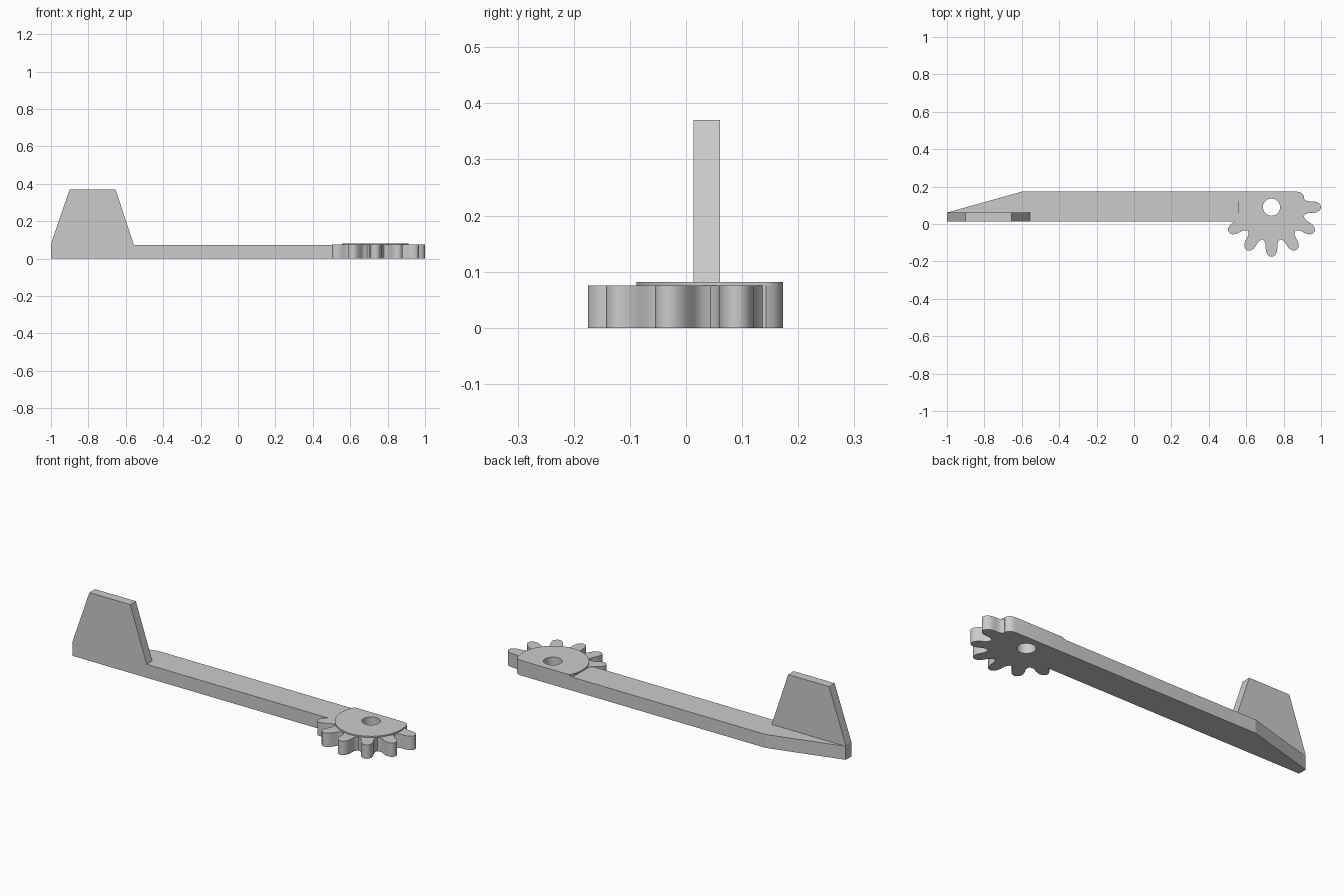
import bpy
import bmesh
from math import cos, sin, radians, pi
from mathutils import Matrix

cube = bpy.data.objects.get("Cube")
if cube:
    bpy.data.objects.remove(cube, do_unlink=True)

grey = bpy.data.materials.new("plain grey")
grey.use_nodes = True
colour = (0.6, 0.6, 0.6, 1)
grey.diffuse_color = colour
grey.node_tree.nodes["Principled BSDF"].inputs["Base Color"].default_value = colour

HUB_X, HUB_Y = 0.735, 0.09
ROOT, BACK, FRONT = 0.178, 0.173, 0.013


def polar(r, degrees, side=0):
    """Point at radius r along a spoke, shifted sideways by side."""
    a = radians(degrees)
    return (HUB_X + r * cos(a) - side * sin(a), HUB_Y + r * sin(a) + side * cos(a))


def plate(name, loops, low, high, turn=None, smooth=False):
    """Extrude an outline, with optional hole loops, from low to high."""
    bm = bmesh.new()
    for loop in loops:
        verts = [bm.verts.new((x, y, low)) for x, y in loop]
        for a, b in zip(verts, verts[1:] + verts[:1]):
            bm.edges.new((a, b))
    if len(loops) == 1:
        bm.faces.new(bm.verts[:])
    else:
        bmesh.ops.triangle_fill(bm, use_beauty=True, edges=bm.edges[:])
    grown = bmesh.ops.extrude_face_region(bm, geom=bm.faces[:], use_keep_orig=True)
    top = [v for v in grown["geom"] if isinstance(v, bmesh.types.BMVert)]
    bmesh.ops.translate(bm, verts=top, vec=(0, 0, high - low))
    if turn:
        bmesh.ops.transform(bm, matrix=turn, verts=bm.verts[:])
    bmesh.ops.recalc_face_normals(bm, faces=bm.faces[:])
    mesh = bpy.data.meshes.new(name)
    bm.to_mesh(mesh)
    bm.free()
    mesh.materials.append(grey)
    obj = bpy.data.objects.new(name, mesh)
    bpy.context.collection.objects.link(obj)
    if smooth:
        bpy.ops.object.select_all(action="DESELECT")
        obj.select_set(True)
        bpy.context.view_layer.objects.active = obj
        bpy.ops.object.shade_smooth_by_angle(angle=radians(35))
    return obj


# Long arm with its tapered end
plate("arm", [[(-1, FRONT), (0.56, FRONT), (0.56, BACK), (-0.6, BACK), (-1, 0.061)]], 0, 0.073)

# Upright fin: drawn in x and z, then stood up
stand = Matrix.Rotation(pi / 2, 4, "X")
plate("fin", [[(-1, 0), (-0.557, 0), (-0.557, 0.075), (-0.655, 0.37), (-0.9, 0.37), (-1, 0.08)]],
      -0.061, -FRONT, stand)

# Part gear: six teeth, then a rounded back corner
flank = [(0.183, 0.037), (0.192, 0.033), (0.205, 0.031), (0.222, 0.031),
         (0.24, 0.028), (0.254, 0.021), (0.262, 0.012)]
corner = [(0.91, 0.143), (0.904, 0.157), (0.891, 0.168), (0.873, BACK)]
outline = [(0.56, BACK), (0.56, 0.04)]
for spoke in range(-150, 1, 30):
    outline += [polar(r, spoke, -w) for r, w in flank]
    outline.append(polar(0.265, spoke))
    outline += [polar(r, spoke, w) for r, w in reversed(flank)]
    outline.append(polar(ROOT, spoke + 15))
outline += corner
hole = [polar(0.046, i * 10) for i in range(36)]
plate("gear", [outline, hole], 0, 0.075, smooth=True)

# Raised hub disc, cut flush with the back of the arm
disc = [polar(ROOT, -207.8 + i * 5) for i in range(45)] + corner
plate("hub_disc", [disc, hole], 0.075, 0.082, smooth=True)
